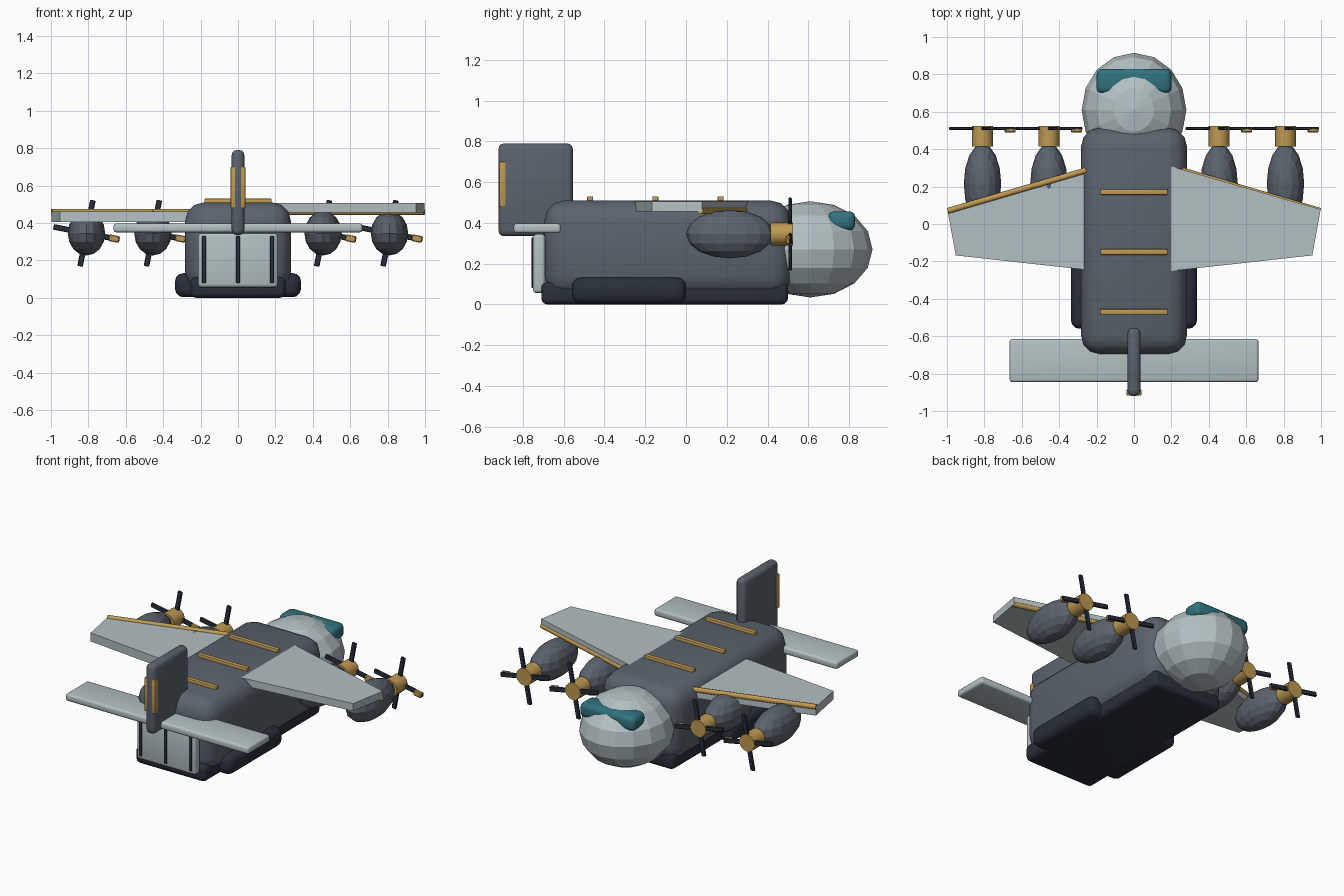
import bpy, bmesh, math
from mathutils import Vector, Matrix

if "Cube" in bpy.data.objects:
    bpy.data.objects.remove(bpy.data.objects["Cube"])


def material(name, rgb):
    m = bpy.data.materials.new(name)
    m.diffuse_color = (*rgb, 1)
    m.use_nodes = True
    m.node_tree.nodes["Principled BSDF"].inputs["Base Color"].default_value = m.diffuse_color
    return m


SLATE = material("slate grey", (0.105, 0.125, 0.155))
PALE = material("pale grey", (0.45, 0.53, 0.55))
DARK = material("dark navy", (0.022, 0.029, 0.045))
GOLD = material("gold trim", (0.52, 0.32, 0.085))
TEAL = material("teal glass", (0.03, 0.17, 0.21))


def finish(bm, name, mat, smooth=False):
    bmesh.ops.recalc_face_normals(bm, faces=bm.faces)
    me = bpy.data.meshes.new(name)
    bm.to_mesh(me)
    bm.free()
    me.materials.append(mat)
    ob = bpy.data.objects.new(name, me)
    bpy.context.collection.objects.link(ob)
    if smooth:
        bpy.ops.object.select_all(action='DESELECT')
        ob.select_set(True)
        bpy.context.view_layer.objects.active = ob
        bpy.ops.object.shade_smooth_by_angle(angle=math.radians(36))
    return ob


def box(name, mat, lo, hi, bevel=0.0, segs=3, matrix=None):
    """Box between two corners with rounded edges."""
    lo, hi = Vector(lo), Vector(hi)
    bm = bmesh.new()
    bmesh.ops.create_cube(bm, size=1)
    bmesh.ops.scale(bm, vec=hi - lo, verts=bm.verts)
    if bevel:
        bmesh.ops.bevel(bm, geom=list(bm.edges), offset=bevel, segments=segs,
                        profile=0.5, affect='EDGES')
    bmesh.ops.translate(bm, vec=(lo + hi) / 2, verts=bm.verts)
    if matrix:
        bm.transform(matrix)
    return finish(bm, name, mat, bevel > 0)


def ellipsoid(name, mat, center, radii, u=16, v=8):
    bm = bmesh.new()
    bmesh.ops.create_uvsphere(bm, u_segments=u, v_segments=v, radius=1)
    bmesh.ops.scale(bm, vec=radii, verts=bm.verts)
    bmesh.ops.translate(bm, vec=center, verts=bm.verts)
    return finish(bm, name, mat)


def rod(name, mat, a, b, r, sides=12):
    a, b = Vector(a), Vector(b)
    bm = bmesh.new()
    bmesh.ops.create_cone(bm, cap_ends=True, segments=sides, radius1=r,
                          radius2=r, depth=(b - a).length)
    rot = (b - a).to_track_quat('Z', 'Y').to_matrix().to_4x4()
    bm.transform(Matrix.Translation((a + b) / 2) @ rot)
    return finish(bm, name, mat, True)


def slab(name, mat, outline, z0, z1):
    bm = bmesh.new()
    face = bm.faces.new([bm.verts.new((x, y, z0)) for x, y in outline])
    out = bmesh.ops.extrude_face_region(bm, geom=[face])
    top = [g for g in out["geom"] if isinstance(g, bmesh.types.BMVert)]
    bmesh.ops.translate(bm, vec=(0, 0, z1 - z0), verts=top)
    return finish(bm, name, mat)


# Body, belly and nose
box("fuselage", SLATE, (-0.283, -0.695, 0.04), (0.283, 0.515, 0.51), 0.1)
box("belly", DARK, (-0.255, -0.71, 0), (0.255, 0.5, 0.11), 0.03)
ellipsoid("nose", PALE, (0, 0.61, 0.27), (0.28, 0.305, 0.236))
box("windshield", TEAL, (-0.2, 0.698, 0.362), (0.2, 0.83, 0.457), 0.03)

# Gold straps across the roof
for i, y in enumerate((0.17, -0.15, -0.47)):
    box(f"roof_strap_{i}", GOLD, (-0.18, y - 0.015, 0.495),
        (0.18, y + 0.015, 0.53), 0.006, 2)

# Tail fin, trim, tailplane
box("tail_fin", SLATE, (-0.034, -0.92, 0.335), (0.034, -0.555, 0.79), 0.028)
box("fin_trim", GOLD, (-0.039, -0.917, 0.48), (0.039, -0.885, 0.7), 0.004, 2)
box("tailplane", PALE, (-0.665, -0.845, 0.35), (0.665, -0.615, 0.397), 0.014)

# Rear ramp with dark ribs
box("rear_ramp", PALE, (-0.213, -0.75, 0.055), (0.213, -0.69, 0.345), 0.018)
for i, x in enumerate((-0.182, 0, 0.182)):
    box(f"ramp_rib_{i}", DARK, (x - 0.01, -0.757, 0.08),
        (x + 0.01, -0.735, 0.33), 0.004, 2)

# Blade angle shared by all propellers
TILT = math.radians(11)

for side, label in ((-1, "left"), (1, "right")):
    # Wheel pod
    xs = sorted((side * 0.2, side * 0.337))
    box(f"{label}_wheel_pod", DARK, (xs[0], -0.56, 0.003),
        (xs[1], 0, 0.132), 0.045)

    # Wing slab: the left one hangs below the leading edge, the right one sits above
    z0, z1 = (0.457, 0.506) if side > 0 else (0.405, 0.461)
    outline = [(0.165, 0.318), (0.998, 0.078), (0.953, -0.168), (0.165, -0.255)]
    slab(f"{label}_wing", PALE, [(side * x, y) for x, y in outline], z0, z1)
    rod(f"{label}_leading_edge", GOLD, (side * 0.245, 0.29, 0.459),
        (side * 0.996, 0.07, 0.459), 0.016)

    # Engines
    for spot, ex in (("inner", 0.455), ("outer", 0.81)):
        x, z = side * ex, 0.345
        tag = f"{label}_{spot}"
        ellipsoid(f"{tag}_engine", SLATE, (x, 0.215, z), (0.1, 0.215, 0.119))
        rod(f"{tag}_hub", GOLD, (x, 0.415, z), (x, 0.525, z), 0.056)
        for k in range(4):
            m = (Matrix.Translation((x, 0.511, z))
                 @ Matrix.Rotation(TILT + k * math.pi / 2, 4, 'Y'))
            box(f"{tag}_blade_{k}", DARK, (0.03, -0.008, -0.015),
                (0.18, 0.008, 0.015), 0.004, 1, m)
            if k == 0:
                box(f"{tag}_blade_tip", GOLD, (0.122, -0.022, -0.018),
                    (0.178, 0, 0.018), 0.005, 1, m)
